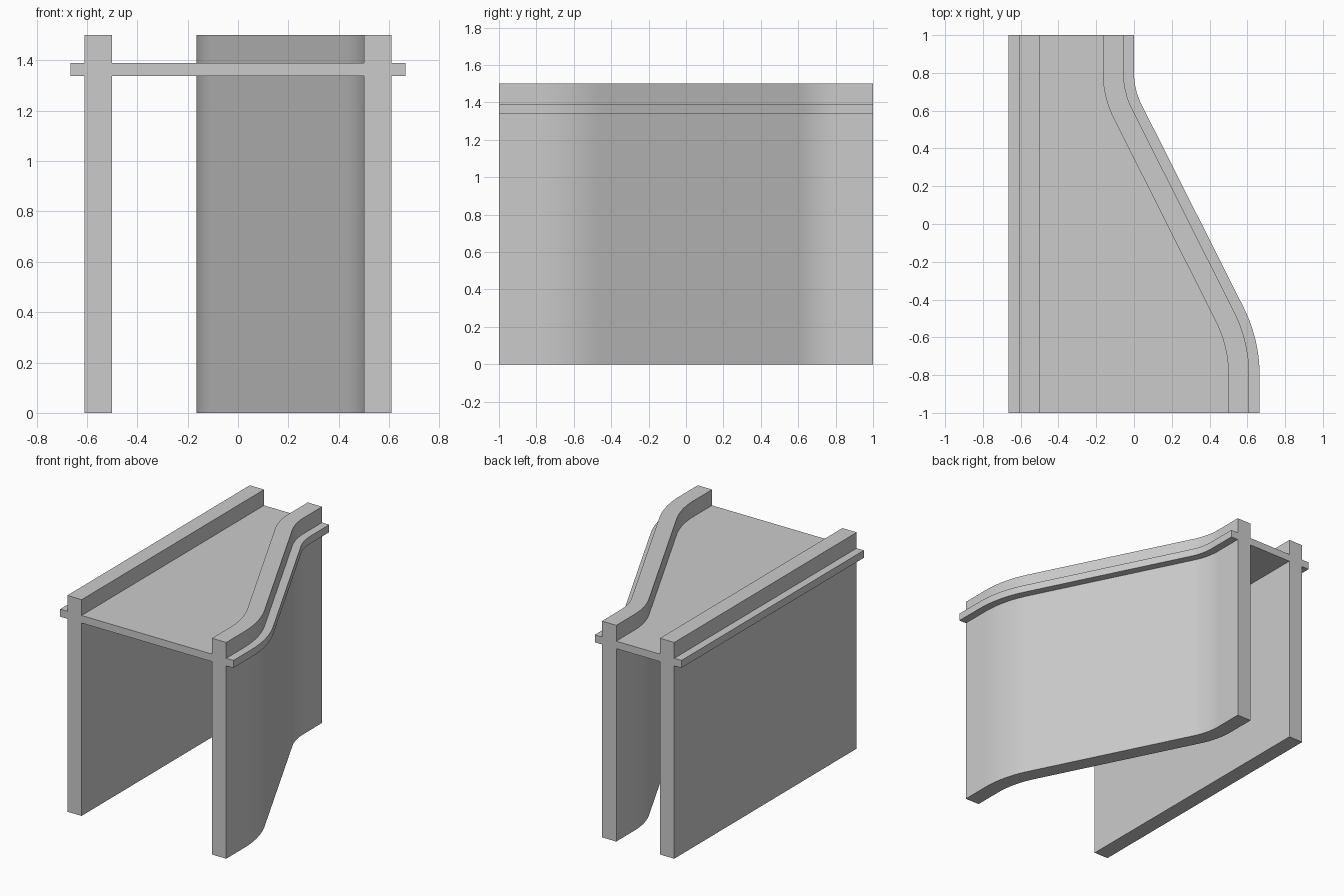
import bpy, bmesh
from math import sin, cos, radians

if "Cube" in bpy.data.objects:
    bpy.data.objects.remove(bpy.data.objects["Cube"])

HALF_W = 0.665           # outer edge of the lips
BEND = radians(26.57)    # angle of the slanted stretch
R_FRONT, R_BACK = 0.80, 0.37
STEPS = 12

# Half cross-section: (distance in from lip edge, z), inner underside to inner top
HALF = [(.165, 1.338), (.165, 0), (.055, 0), (.055, 1.338), (0, 1.338),
        (0, 1.39), (.055, 1.39), (.055, 1.5), (.165, 1.5), (.165, 1.39)]

# Stations along the curved side: (x, y, angle) of its lip edge, front to back
angles = [BEND * i / STEPS for i in range(STEPS + 1)]
path = [(HALF_W, -1, 0)]
path += [(HALF_W - R_FRONT * (1 - cos(a)), -.8 + R_FRONT * sin(a), a) for a in angles]
path += [(R_BACK * (1 - cos(a)), .8 - R_BACK * sin(a), a) for a in reversed(angles)]
path += [(0, 1, 0)]

# Sweep: right wall follows the curve, left wall stays straight, deck spans between
bm = bmesh.new()
rings = []
for x, y, a in path:
    right = [(x - d * cos(a), y - d * sin(a), z) for d, z in HALF]
    left = [(d - HALF_W, y, z) for d, z in reversed(HALF)]
    rings.append([bm.verts.new(p) for p in right + left])

n = len(rings[0])
for r0, r1 in zip(rings, rings[1:]):
    for i in range(n):
        j = (i + 1) % n
        bm.faces.new((r0[i], r0[j], r1[j], r1[i]))

# Front and back end faces
bm.faces.new(rings[0])
bm.faces.new(rings[-1])
bmesh.ops.recalc_face_normals(bm, faces=bm.faces)

mesh = bpy.data.meshes.new("tapered_bridge_channel")
bm.to_mesh(mesh)
bm.free()
obj = bpy.data.objects.new("tapered_bridge_channel", mesh)
bpy.context.collection.objects.link(obj)
bpy.context.view_layer.objects.active = obj
obj.select_set(True)
bpy.ops.object.shade_smooth_by_angle(angle=radians(30))
